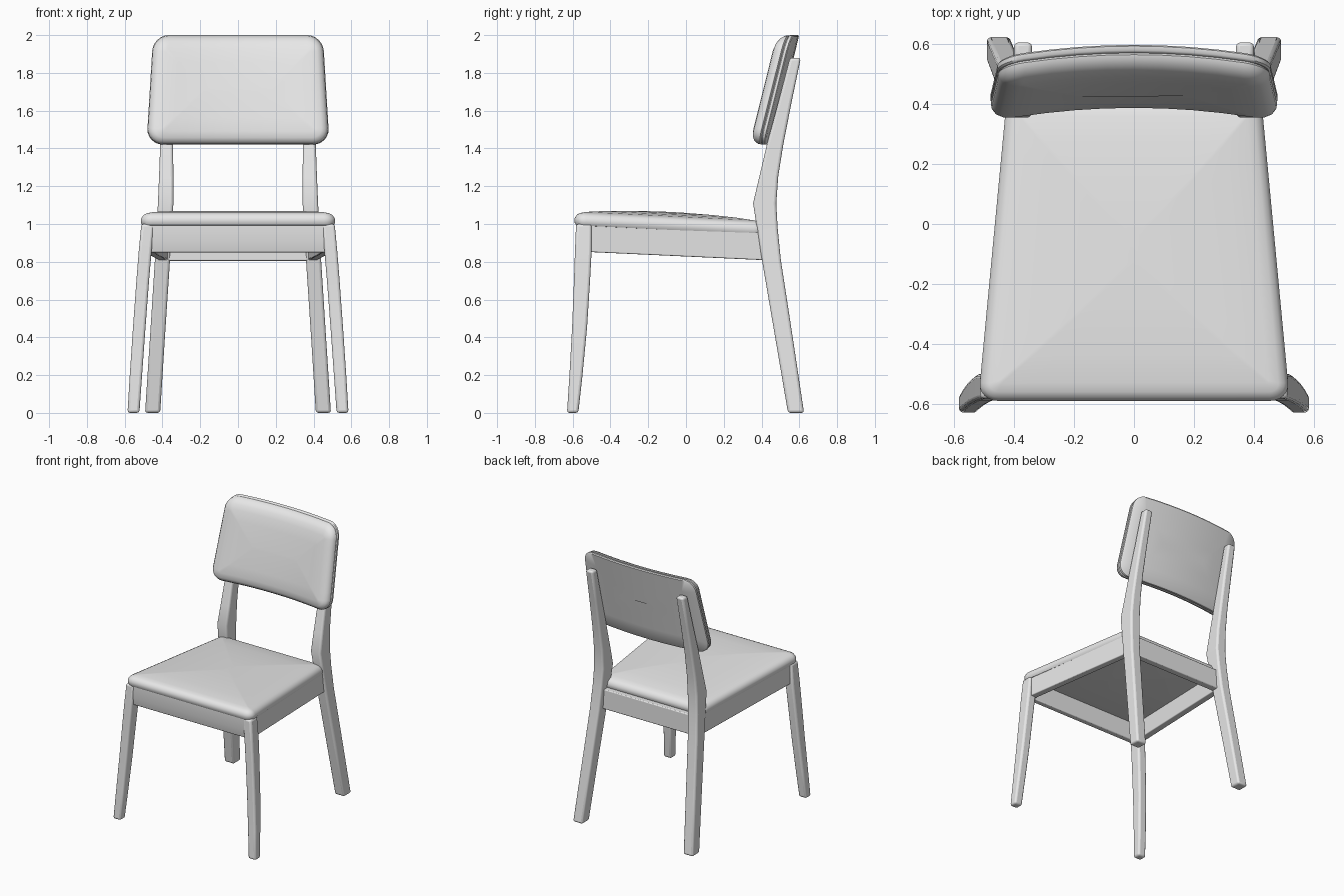
import bpy, bmesh
from math import cos, sin, pi, radians

if "Cube" in bpy.data.objects:
    bpy.data.objects.remove(bpy.data.objects["Cube"])

GREY = (0.8, 0.8, 0.8, 1)
mat = bpy.data.materials.new("light grey")
mat.use_nodes = True
mat.diffuse_color = GREY
mat.node_tree.nodes["Principled BSDF"].inputs["Base Color"].default_value = GREY


def loft(name, rings, bevel=0.0, mirror=False):
    """Skin equal-sized rings of points, cap both ends and shade."""
    bm = bmesh.new()
    loops = [[bm.verts.new(p) for p in ring] for ring in rings]
    n = len(loops[0])
    for a, b in zip(loops, loops[1:]):
        for i in range(n):
            j = (i + 1) % n
            bm.faces.new((a[i], a[j], b[j], b[i]))
    bm.faces.new(loops[0])
    bm.faces.new(loops[-1])
    bmesh.ops.recalc_face_normals(bm, faces=bm.faces)
    mesh = bpy.data.meshes.new(name)
    bm.to_mesh(mesh)
    bm.free()
    mesh.materials.append(mat)
    obj = bpy.data.objects.new(name, mesh)
    bpy.context.collection.objects.link(obj)
    if bevel:
        mod = obj.modifiers.new("rounded edges", "BEVEL")
        mod.width, mod.segments, mod.limit_method = bevel, 3, "ANGLE"
        mod.angle_limit = radians(40)
    if mirror:
        obj.modifiers.new("other side", "MIRROR").use_mirror_merge = False
    bpy.ops.object.select_all(action="DESELECT")
    obj.select_set(True)
    bpy.context.view_layer.objects.active = obj
    bpy.ops.object.shade_smooth_by_angle(angle=radians(40))
    return obj


def rounded_outline(a, b, r, inset, arc=6, side=8):
    """Rounded rectangle, half sizes a and b, shrunk by inset."""
    a, b, r = a - inset, b - inset, max(r - inset, 0.008)
    r = min(r, a * 0.9, b * 0.9)
    pts = []
    for k, (sx, sy) in enumerate(((1, 1), (-1, 1), (-1, -1), (1, -1))):
        for i in range(arc + 1):
            t = (k + i / arc) * pi / 2
            pts.append((sx * (a - r) + r * cos(t), sy * (b - r) + r * sin(t)))
        # subdivide the straight side so that it can bend
        u, v = pts[-1]
        end = (-u, v) if k % 2 == 0 else (u, -v)
        for i in range(1, side):
            f = i / side
            pts.append((u + (end[0] - u) * f, v + (end[1] - v) * f))
    return pts


def pad(name, a, b, r, profile, place):
    """Rounded slab: profile lists (inset, depth), place bends it."""
    return loft(name, [[place(u, v, t) for u, v in rounded_outline(a, b, r, d)]
                       for d, t in profile])


def leg(name, stations):
    """Mirrored pair of legs from (z, x0, x1, y0, y1) stations."""
    loft(name, [[(x0, y0, z), (x1, y0, z), (x1, y1, z), (x0, y1, z)]
                for z, x0, x1, y0, y1 in stations], 0.014, True)


# Seat cushion: tapers and drops toward the back, slightly crowned
def seat_place(u, v, t):
    y = v - 0.085
    return u * (1 - 0.2 * v), y, 0.99 - 0.05 * (y + 0.59) + t


pad("seat_cushion", 0.472, 0.505, 0.06,
    [(0.03, 0), (0.008, 0.004), (0, 0.018), (0, 0.04), (0.012, 0.06),
     (0.03, 0.07), (0.06, 0.077), (0.15, 0.086), (0.28, 0.094), (0.45, 0.099)],
    seat_place)


# Backrest: leans back and curves around the sitter
def back_place(u, v, t):
    z = 1.71 + v
    x = u * (1 - 0.13 * v)
    return x, 0.46 + 0.24 * (z - 1.42) - 0.2 * x * x - t, z


pad("backrest_panel", 0.467, 0.29, 0.085,
    [(0.28, 0), (0.2, 0), (0.1, 0), (0.008, 0), (0, 0.006), (0, 0.02),
     (0.006, 0.026), (0.1, 0.026), (0.28, 0.026)], back_place)
pad("backrest_cushion", 0.465, 0.288, 0.085,
    [(0.28, 0.02), (0.1, 0.02), (0.012, 0.024), (0, 0.034), (0.002, 0.048),
     (0.015, 0.068), (0.035, 0.081), (0.07, 0.09), (0.14, 0.095),
     (0.28, 0.098)], back_place)

# Front legs, gently curved and splayed
leg("front_legs", [
    (0.0, 0.522, 0.585, -0.63, -0.57), (0.2, 0.508, 0.573, -0.617, -0.548),
    (0.45, 0.49, 0.556, -0.603, -0.524), (0.7, 0.471, 0.538, -0.593, -0.508),
    (0.85, 0.458, 0.526, -0.588, -0.5), (1.0, 0.446, 0.512, -0.582, -0.5)])

# Back legs running up into the backrest posts, thickest above the seat
leg("back_legs", [
    (0.0, 0.412, 0.492, 0.54, 0.625), (0.4, 0.387, 0.466, 0.472, 0.565),
    (0.81, 0.36, 0.44, 0.402, 0.502), (0.98, 0.35, 0.43, 0.375, 0.485),
    (1.11, 0.342, 0.424, 0.355, 0.478), (1.25, 0.342, 0.418, 0.388, 0.488),
    (1.42, 0.344, 0.412, 0.428, 0.515), (1.65, 0.342, 0.406, 0.49, 0.56),
    (1.88, 0.34, 0.4, 0.55, 0.608)])

# Rails under the seat
loft("front_rail", [[(x, -0.578, 1.0), (x, -0.578, 0.91), (x, -0.565, 0.85),
                     (x, -0.525, 0.85), (x, -0.525, 1.0)]
                    for x in (-0.47, 0.47)], 0.006)
loft("back_rail", [[(x, 0.455, 0.95), (x, 0.455, 0.805), (x, 0.405, 0.805),
                    (x, 0.405, 0.95)] for x in (-0.38, 0.38)], 0.006)
loft("side_rails", [[(x, y, top), (x, y, low), (x - 0.05, y, low),
                     (x - 0.05, y, top)]
                    for x, y, low, top in ((0.503, -0.54, 0.853, 1.0),
                                           (0.42, 0.43, 0.808, 0.955))],
     0.006, True)
